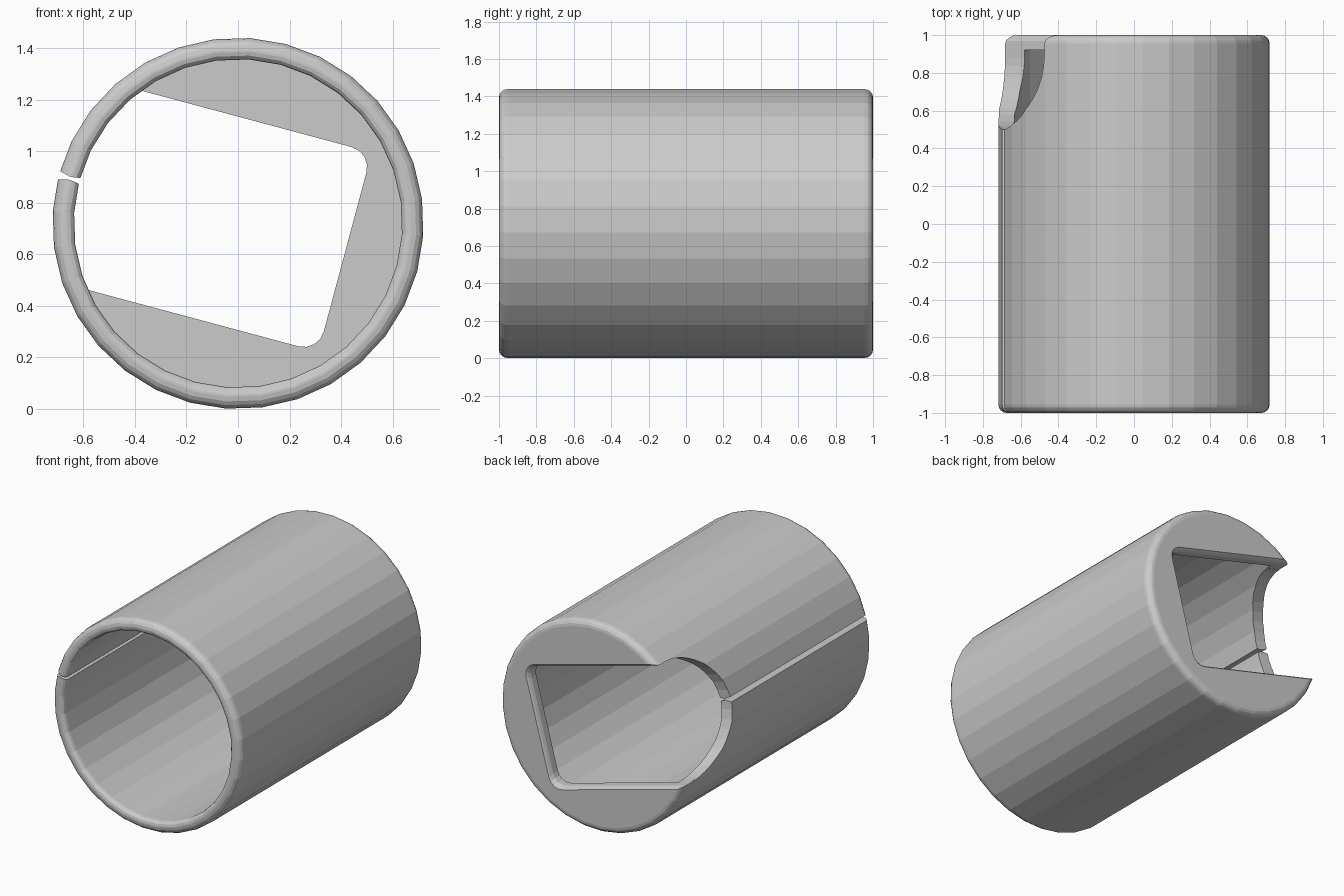
import bpy, bmesh
from math import sin, cos, pi, radians
from mathutils import Vector

if "Cube" in bpy.data.objects:
    bpy.data.objects.remove(bpy.data.objects["Cube"])

R, R_IN, CAP_Y = 0.72, 0.637, 0.92      # outer radius, bore radius, inner face of end cap
TILT = radians(15)                      # roll of the opening about the tube axis
HALF, FLOOR = 0.40, 0.43                # opening half width, distance of its closed side


def place(u, y, v):
    """Opening frame (u across, v up) to world."""
    return Vector((u * cos(TILT) + v * sin(TILT), y, R - u * sin(TILT) + v * cos(TILT)))


def loft(name, sections):
    """Skin a list of matching closed sections and cap both ends."""
    bm = bmesh.new()
    rings = [[bm.verts.new(p) for p in s] for s in sections]
    n = len(rings[0])
    for a, b in zip(rings, rings[1:]):
        for i in range(n):
            j = (i + 1) % n
            bm.faces.new((a[i], a[j], b[j], b[i]))
    bm.faces.new(rings[0][::-1])
    bm.faces.new(rings[-1])
    bmesh.ops.recalc_face_normals(bm, faces=bm.faces)
    mesh = bpy.data.meshes.new(name)
    bm.to_mesh(mesh)
    bm.free()
    obj = bpy.data.objects.new(name, mesh)
    bpy.context.collection.objects.link(obj)
    return obj


def circle(r, y, n=32):
    return [place(r * cos(2 * pi * i / n), y, r * sin(2 * pi * i / n)) for i in range(n)]


def arc(cx, cy, r, a0, a1, n=4):
    return [(cx + r * cos(radians(a0 + (a1 - a0) * i / n)),
             cy + r * sin(radians(a0 + (a1 - a0) * i / n))) for i in range(n + 1)]


# Tube: bore, rounded front rim, outer wall, rounded closed back
profile = [(R_IN, CAP_Y)]
profile += arc(R_IN + 0.03, -0.97, 0.03, 180, 270, 3)
profile += arc(R - 0.045, -0.955, 0.045, 270, 360)
profile += arc(R - 0.045, 0.955, 0.045, 0, 90)
tube = loft("tube_shell", [circle(r, y) for r, y in profile])


# Opening in the back cap, with softened outer edge
def opening(y, grow):
    h, f, c = HALF + grow, FLOOR + grow, 0.08
    pts = [(-1, -h)] + arc(f - c, -h + c, c, -90, 0) + arc(f - c, h - c, c, 0, 90) + [(-1, h)]
    return [place(u, y, v) for u, v in pts]


cap_cut = loft("cap_opening_cutter", [opening(0.88, 0), opening(0.97, 0),
                                      opening(0.99, 0.008), opening(1.02, 0.035)])

# Arched notch in the side wall
arch = arc(0, 0.9, HALF, 180, 360, 20)
notch_cut = loft("side_notch_cutter", [[place(u, y, v) for v, y in arch] for u in (-1, -0.3)])

# Lengthwise slit with eased lips
slit = [(-0.76, -0.028), (-0.68, -0.007), (-0.66, -0.007), (-0.6, -0.02),
        (-0.6, 0.02), (-0.66, 0.007), (-0.68, 0.007), (-0.76, 0.028)]
slit_cut = loft("slit_cutter", [[place(u, y, v) for u, v in slit] for y in (-1.1, 0.7)])

bpy.context.view_layer.objects.active = tube
for cutter in (cap_cut, notch_cut, slit_cut):
    cutter.hide_render = True
    mod = tube.modifiers.new(cutter.name, 'BOOLEAN')
    mod.operation, mod.solver, mod.object = 'DIFFERENCE', 'EXACT', cutter
    bpy.ops.object.modifier_apply(modifier=mod.name)
    bpy.data.objects.remove(cutter)
